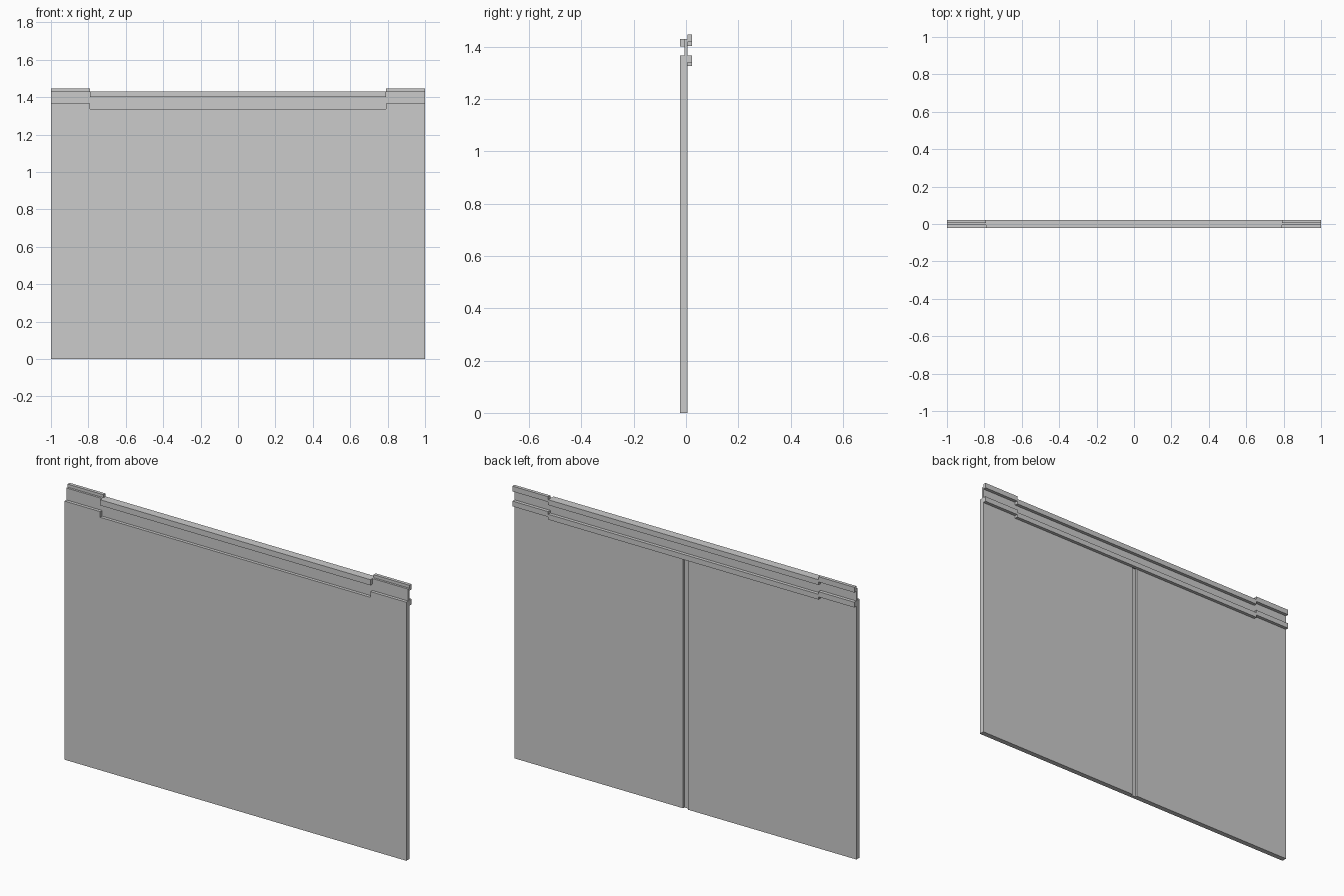
import bpy
import bmesh

if "Cube" in bpy.data.objects:
    bpy.data.objects.remove(bpy.data.objects["Cube"])

STEP = 0.79            # x where the raised end sections begin
Y_FRONT, Y_CORE, Y_BACK, Y_STRIP = -0.0225, -0.006, 0.005, 0.0225


def sheet(name, outline, y0, y1):
    """Extrude an (x, z) outline from depth y0 to y1."""
    bm = bmesh.new()
    face = bm.faces.new([bm.verts.new((x, y0, z)) for x, z in outline])
    out = bmesh.ops.extrude_face_region(bm, geom=[face])
    verts = [v for v in out["geom"] if isinstance(v, bmesh.types.BMVert)]
    bmesh.ops.translate(bm, verts=verts, vec=(0, y1 - y0, 0))
    bmesh.ops.recalc_face_normals(bm, faces=bm.faces)
    mesh = bpy.data.meshes.new(name)
    bm.to_mesh(mesh)
    bm.free()
    obj = bpy.data.objects.new(name, mesh)
    bpy.context.collection.objects.link(obj)
    return obj


def stepped(z_end, z_mid):
    """Left-to-right edge line with different heights at ends and middle."""
    return [(-1, z_end), (-STEP, z_end), (-STEP, z_mid),
            (STEP, z_mid), (STEP, z_end), (1, z_end)]


# Front panel, its top edge lowered between the ends
sheet("front_panel", [(1, 0), (-1, 0)] + stepped(1.367, 1.337), Y_FRONT, Y_CORE)

# Core sheet, slotted down the centre so a groove shows at the back
G = 0.014
sheet("core_sheet", [(-1, 0), (-G, 0), (-G, 1.33), (G, 1.33), (G, 0),
                     (1, 0), (1, 1.43), (-1, 1.43)], Y_CORE, Y_BACK)

# Front rail along the top, between the ends
sheet("top_front_rail", [(-STEP, 1.40), (STEP, 1.40), (STEP, 1.43), (-STEP, 1.43)],
      Y_FRONT, Y_CORE)

# Two stepped strips on the back
for name, bottom, top in (("lower_back_strip", (1.339, 1.325), (1.367, 1.353)),
                          ("upper_back_strip", (1.418, 1.402), (1.446, 1.43))):
    sheet(name, stepped(*bottom) + stepped(*top)[::-1], Y_BACK, Y_STRIP)
